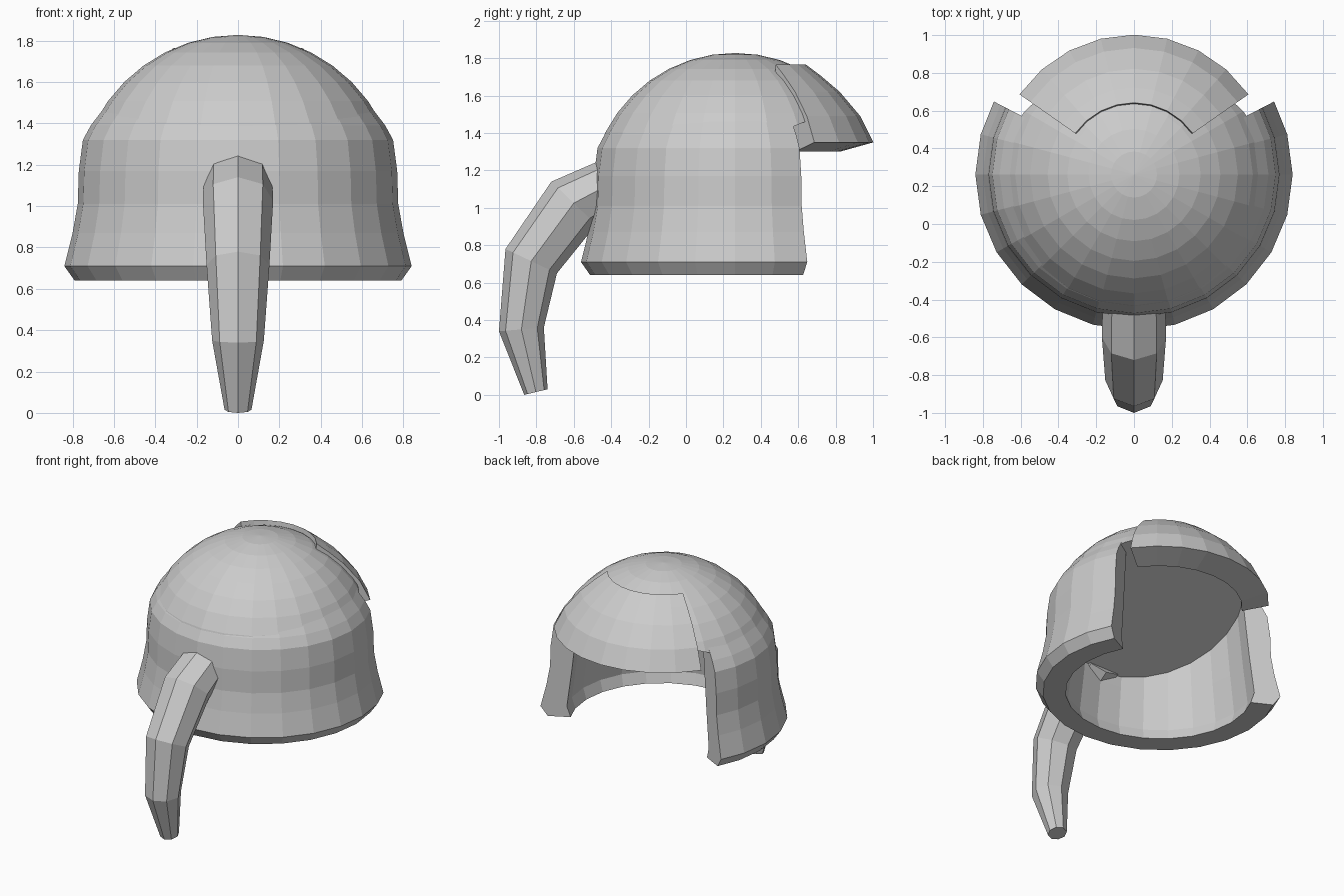
import bpy, bmesh
from math import sin, cos, pi, radians, hypot
from mathutils import Vector

if "Cube" in bpy.data.objects:
    bpy.data.objects.remove(bpy.data.objects["Cube"])

CY = 0.262  # centre line of the helmet in y


def finish(bm, name):
    bmesh.ops.recalc_face_normals(bm, faces=bm.faces[:])
    me = bpy.data.meshes.new(name)
    bm.to_mesh(me)
    bm.free()
    ob = bpy.data.objects.new(name, me)
    bpy.context.collection.objects.link(ob)
    return ob


def loft(name, rings):
    """Join equal closed rings and cap both ends."""
    bm = bmesh.new()
    loops = [[bm.verts.new(p) for p in ring] for ring in rings]
    n = len(loops[0])
    for a, b in zip(loops, loops[1:]):
        for i in range(n):
            j = (i + 1) % n
            bm.faces.new((a[i], a[j], b[j], b[i]))
    bm.faces.new(loops[0])
    bm.faces.new(loops[-1])
    return finish(bm, name)


def sweep(name, profile, angles, sy=1.0):
    """Turn a closed (radius, z) profile through part of a circle."""
    return loft(name, [[(r * cos(radians(a)), CY + sy * r * sin(radians(a)), z)
                        for r, z in profile] for a in angles])


# Domed crown, kept inside the wall and cut underneath by a tilted flat floor
bm = bmesh.new()
bmesh.ops.create_uvsphere(bm, u_segments=24, v_segments=20, radius=0.778)
for v in bm.verts:
    k = min(1, 0.73 / max(hypot(v.co.x, v.co.y), 0.01))
    v.co = Vector((v.co.x * k, v.co.y * k + CY, v.co.z + 1.05))
bmesh.ops.bisect_plane(bm, geom=bm.verts[:] + bm.edges[:] + bm.faces[:],
                       plane_co=(0, CY, 1.31), plane_no=(0, -0.4, 1),
                       clear_inner=True)
bmesh.ops.holes_fill(bm, edges=[e for e in bm.edges if e.is_boundary], sides=0)
finish(bm, "crown")

# Flared side wall, open at the back, leaning inwards and blending into the crown
wall = [(0.79, 0.64), (0.84, 0.71), (0.80, 0.87), (0.775, 1.01), (0.77, 1.17),
        (0.75, 1.32), (0.712, 1.39), (0.655, 1.465), (0.58, 1.43), (0.625, 1.0),
        (0.66, 0.72), (0.635, 0.64)]
sweep("side_wall", wall, [-208] + list(range(-195, 16, 15)) + [28], 0.98)

# Raised panel over the back opening
panel = [(0.56, 1.30), (0.74, 1.35), (0.67, 1.49), (0.56, 1.62), (0.46, 1.705),
         (0.38, 1.765), (0.37, 1.70), (0.46, 1.60), (0.54, 1.48)]
sweep("back_panel", panel, [35 + 110 * i / 8 for i in range(9)])

# Eight-sided tapering tail: outer (y, z), inner (y, z), half width
tail = [((-0.42, 1.27), (-0.29, 1.04), 0.165),
        ((-0.72, 1.14), (-0.48, 0.91), 0.17),
        ((-0.965, 0.78), (-0.69, 0.65), 0.152),
        ((-1.0, 0.34), (-0.76, 0.36), 0.125),
        ((-0.865, 0.0), (-0.74, 0.03), 0.065)]
rings = []
for outer, inner, w in tail:
    o, i = Vector((0, *outer)), Vector((0, *inner))
    mid, half = (o + i) / 2, (o - i) / 2
    rings.append([mid + half * cos(k * pi / 4) + Vector((w * sin(k * pi / 4), 0, 0))
                  for k in range(8)])
loft("front_tail", rings)
